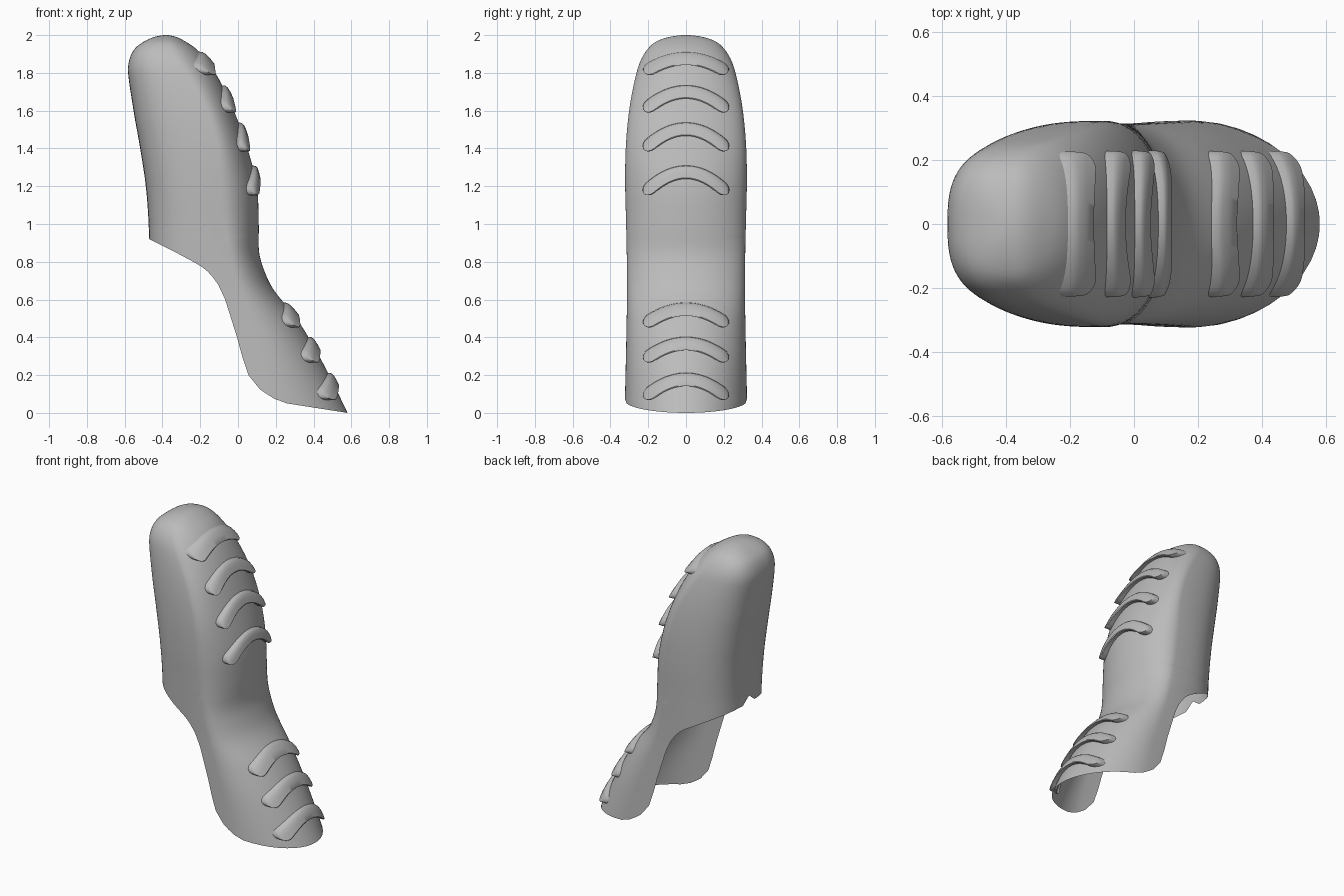
import bpy
import bmesh
import math

if "Cube" in bpy.data.objects:
    bpy.data.objects.remove(bpy.data.objects["Cube"], do_unlink=True)

# Side profile of the sleeve: height, back x, widest x, front x, half width
PROFILE = [
    (2.0, -.38, -.38, -.38, 0), (1.97, -.49, -.37, -.285, .15),
    (1.93, -.545, -.36, -.225, .2), (1.87, -.575, -.33, -.168, .238),
    (1.8, -.582, -.28, -.12, .262), (1.6, -.553, -.17, -.022, .301),
    (1.4, -.518, -.11, .05, .319), (1.2, -.488, -.09, .1, .322),
    (1.0, -.473, -.07, .11, .317), (.85, -.47, -.05, .112, .314),
    (.75, -.46, -.03, .14, .313), (.65, -.45, 0, .19, .312),
    (.5, -.4, .05, .31, .314), (.3, -.3, .12, .43, .318), (0, -.2, .18, .58, .325),
]
# Lower edge of the open side: height, x
EDGE = [(.92, -.47), (.85, -.33), (.78, -.2), (.74, -.15), (.68, -.105),
        (.6, -.068), (.4, -.005), (.3, .022), (.2, .055), (.12, .12),
        (.07, .2), (.05, .26), (0, .58)]
RIM = EDGE[0][0]
BACK_POWER = 2.8
HALF_COLUMNS = 40


def smooth_interp(keys, u):
    """Smooth curve through (u, value) keys in rising order of u."""
    count = len(keys)

    def slope(i):
        a, b = keys[max(i - 1, 0)], keys[min(i + 1, count - 1)]
        return (b[1] - a[1]) / (b[0] - a[0])

    i = 0
    while i < count - 2 and u > keys[i + 1][0]:
        i += 1
    (u0, v0), (u1, v1) = keys[i], keys[i + 1]
    d = u1 - u0
    t = min(max((u - u0) / d, 0), 1)
    return ((1 + 2 * t) * (1 - t) ** 2 * v0 + t * (1 - t) ** 2 * d * slope(i)
            + t * t * (3 - 2 * t) * v1 + t * t * (t - 1) * d * slope(i + 1))


def depth(z):
    """Root of the distance from the crown, which keeps the dome round."""
    return math.sqrt(max(2 - z, 0))


TRACKS = [[(depth(row[0]), row[k]) for row in PROFILE] for k in range(1, 5)]


def section(z):
    return [smooth_interp(track, depth(z)) for track in TRACKS]


def edge_x(z):
    for (z1, x1), (z0, x0) in zip(EDGE, EDGE[1:]):
        if z >= z0:
            return x0 + (x1 - x0) * (z - z0) / (z1 - z0)


def section_point(z, angle):
    back, mid, front, width = section(z)
    c, s = math.cos(angle), math.sin(angle)
    power = 2 if c >= 0 else BACK_POWER
    reach = front - mid if c >= 0 else back - mid
    x = mid + reach * abs(c) ** (2 / power)
    return x, math.copysign(width * abs(s) ** (2 / power), s), z


def sweep(z):
    """Half angle of the wall that remains at this height."""
    if z >= RIM:
        return math.pi
    back, mid, front, width = section(z)
    x = edge_x(z)
    if x >= mid:
        return math.acos(min((x - mid) / (front - mid), 1))
    return math.acos(-min((x - mid) / (back - mid), 1) ** (BACK_POWER / 2))


def front_x(y, z):
    back, mid, front, width = section(z)
    return mid + (front - mid) * math.sqrt(max(1 - (y / width) ** 2, 0))


grey = bpy.data.materials.new("plain grey")
grey.use_nodes = True
grey.diffuse_color = (.5, .5, .5, 1)
grey.node_tree.nodes["Principled BSDF"].inputs["Base Color"].default_value = (.5, .5, .5, 1)


def grid_object(name, rows, angle):
    """Skin a list of equally long point rows."""
    bm = bmesh.new()
    verts = [[bm.verts.new(p) for p in row] for row in rows]
    for r0, r1 in zip(verts, verts[1:]):
        for i in range(len(r0) - 1):
            bm.faces.new((r0[i], r0[i + 1], r1[i + 1], r1[i]))
    bmesh.ops.remove_doubles(bm, verts=bm.verts, dist=.0004)
    bmesh.ops.recalc_face_normals(bm, faces=bm.faces)
    mesh = bpy.data.meshes.new(name)
    bm.to_mesh(mesh)
    bm.free()
    mesh.materials.append(grey)
    obj = bpy.data.objects.new(name, mesh)
    bpy.context.collection.objects.link(obj)
    bpy.ops.object.select_all(action='DESELECT')
    obj.select_set(True)
    bpy.context.view_layer.objects.active = obj
    bpy.ops.object.shade_smooth_by_angle(angle=math.radians(angle))
    return obj


# Sleeve: closed dome above the rim, open half shell below it
heights = [.05 * (i / 10) ** 2 for i in range(10)]
heights += [.05 + .8 * i / 32 for i in range(32)]
heights += [RIM - .07 * (1 - i / 10) ** 2 for i in range(10)]
heights += [2 - (2 - RIM) * (1 - i / 45) ** 2 for i in range(46)]
rows = []
for z in heights:
    limit = sweep(z)
    rows.append([section_point(z, limit * i / HALF_COLUMNS)
                 for i in range(-HALF_COLUMNS, HALF_COLUMNS + 1)])
grid_object("sleeve", rows, 60)


# Grip ribs: arched raised bars with rounded ends and a crisp lower edge
def grip_rib(name, crest, drop, half_span=.222, half_width=.036):
    rows = []
    steps = 40
    for i in range(steps + 1):
        s = -math.cos(math.pi * i / steps)
        y0 = s * half_span
        inset = max(abs(y0) - (half_span - half_width), 0) / half_width
        half = half_width * math.sqrt(max(1 - inset * inset, 0))
        z0 = crest - drop * s * s
        tilt = math.atan(-2 * drop * s / half_span)
        lift = .026 + .018 * s * s
        row = []
        for t, h in ((-1, -.4), (-1, .85), (-.85, 1), (0, 1), (.6, .9), (.9, .6), (1, -.4)):
            y = y0 - math.sin(tilt) * half * t
            z = z0 + math.cos(tilt) * half * t
            row.append((front_x(y, z) + lift * h, y, z))
        rows.append(row)
    # Close both ends with a collapsed row
    for end, at in ((0, 0), (-1, len(rows) + 1)):
        x, y, z = rows[end][0]
        rows.insert(at, [(x, y, z)] * len(rows[0]))
    grid_object(name, rows, 40)


for area, ribs in (("upper", ((1.878, .075), (1.7, .1), (1.503, .11), (1.275, .115))),
                   ("lower", ((.55, .085), (.368, .09), (.178, .1)))):
    for number, (crest, drop) in enumerate(ribs, 1):
        grip_rib(f"{area}_grip_rib_{number}", crest, drop)
